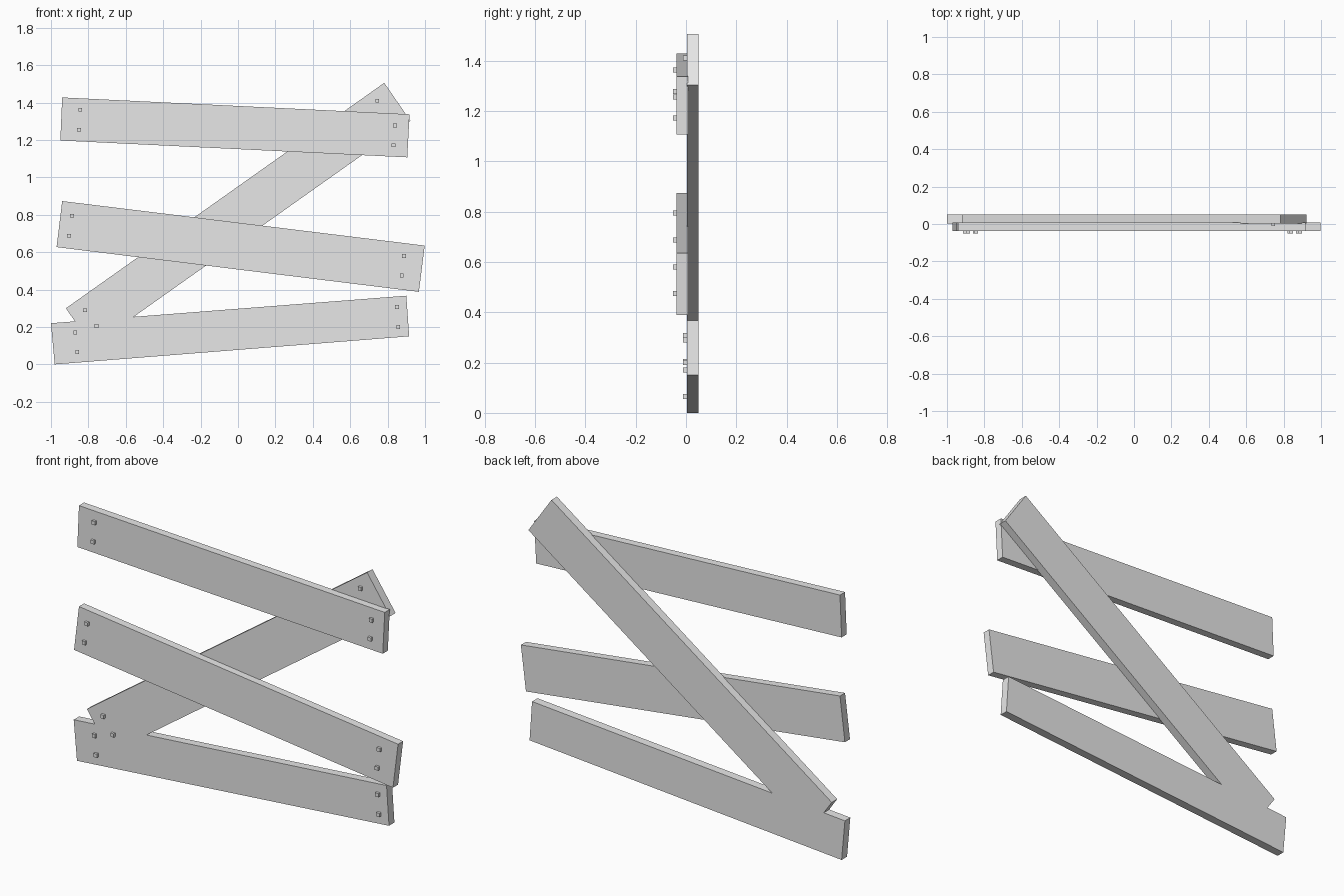
import bpy, bmesh

if "Cube" in bpy.data.objects:
    bpy.data.objects.remove(bpy.data.objects["Cube"])

wood = bpy.data.materials.new("plain grey")
wood.diffuse_color = (0.8, 0.8, 0.8, 1)
wood.use_nodes = True
wood.node_tree.nodes["Principled BSDF"].inputs["Base Color"].default_value = wood.diffuse_color


def slab(name, corners, y0, y1):
    """Extrude an (x, z) outline from y0 (front) to y1 (back)."""
    bm = bmesh.new()
    face = bm.faces.new([bm.verts.new((x, y0, z)) for x, z in corners])
    ext = bmesh.ops.extrude_face_region(bm, geom=[face])
    moved = [v for v in ext["geom"] if isinstance(v, bmesh.types.BMVert)]
    bmesh.ops.translate(bm, verts=moved, vec=(0, y1 - y0, 0))
    bmesh.ops.recalc_face_normals(bm, faces=bm.faces)
    mesh = bpy.data.meshes.new(name)
    bm.to_mesh(mesh)
    bm.free()
    mesh.materials.append(wood)
    obj = bpy.data.objects.new(name, mesh)
    bpy.context.collection.objects.link(obj)
    return obj


def plank(name, corners, nails, y0, y1):
    """A board with square nail heads standing proud of its front."""
    slab(name, corners, y0, y1)
    h = 0.01
    for i, (x, z) in enumerate(nails):
        square = [(x - h, z - h), (x + h, z - h), (x + h, z + h), (x - h, z + h)]
        slab(f"{name}_nail_{i + 1}", square, y0 - 0.014, y0 + 0.005)


BACK = (0.003, 0.05)
FRONT = (-0.037, 0.007)

# Rear layer: bottom board and diagonal brace
plank("bottom_board",
      [(-1.0, 0.22), (-0.98, 0.0), (0.915, 0.15), (0.9, 0.367)],
      [(-0.87, 0.17), (-0.86, 0.066), (0.85, 0.307), (0.857, 0.2)], *BACK)
plank("diagonal_brace",
      [(-0.92, 0.3), (-0.78, 0.097), (0.922, 1.302), (0.782, 1.505)],
      [(-0.818, 0.29), (-0.757, 0.205), (0.745, 1.41), (0.82, 1.31)], *BACK)

# Front layer: middle and top boards
plank("middle_board",
      [(-0.94, 0.873), (-0.97, 0.627), (0.967, 0.388), (0.998, 0.635)],
      [(-0.887, 0.795), (-0.903, 0.687), (0.888, 0.58), (0.876, 0.475)], *FRONT)
plank("top_board",
      [(-0.94, 1.427), (-0.95, 1.197), (0.905, 1.107), (0.917, 1.337)],
      [(-0.843, 1.362), (-0.85, 1.255), (0.84, 1.277), (0.832, 1.172)], *FRONT)
